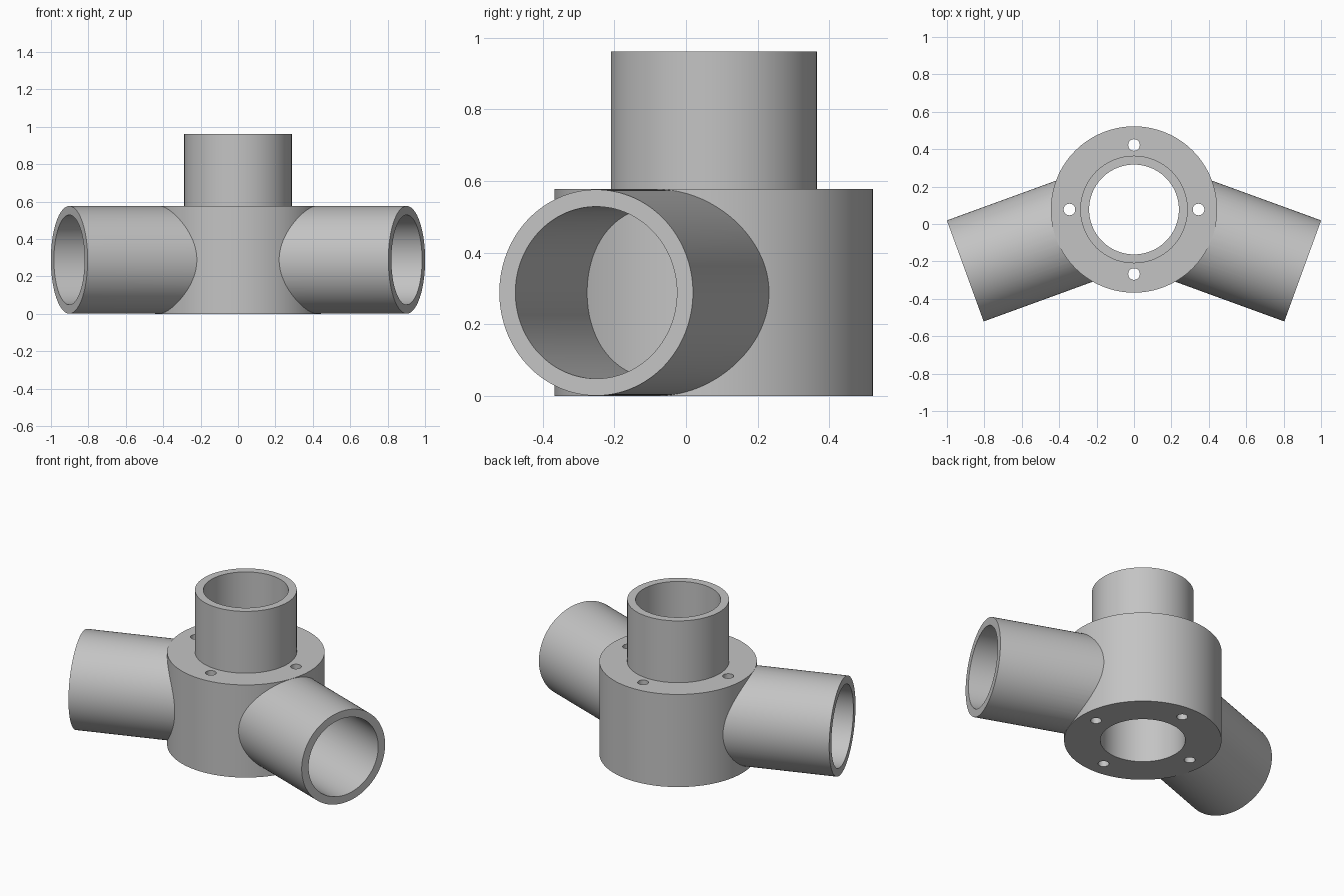
import bpy, bmesh, math
from mathutils import Matrix, Vector

cube = bpy.data.objects.get("Cube")
if cube:
    bpy.data.objects.remove(cube, do_unlink=True)

CENTRE_Y = 0.0775
BODY_R, BODY_H, TOP = 0.4445, 0.577, 0.962
TUBE_R, BORE_R = 0.2875, 0.24
ARM_LENGTH, ARM_ANGLE = 0.96, math.radians(20)
SEGMENTS = 128

grey = bpy.data.materials.new("light grey")
grey.use_nodes = True
grey.diffuse_color = (0.55, 0.55, 0.55, 1)
grey.node_tree.nodes["Principled BSDF"].inputs["Base Color"].default_value = grey.diffuse_color


def lathe(name, profile, matrix, segments=SEGMENTS):
    """Spin a closed loop of (radius, height) points round the local z axis."""
    bm = bmesh.new()
    rings = []
    for r, z in profile:
        rings.append([bm.verts.new((r * math.cos(a), r * math.sin(a), z))
                      for a in (math.tau * i / segments for i in range(segments))])
    for k, ring in enumerate(rings):
        following = rings[(k + 1) % len(rings)]
        for i in range(segments):
            j = (i + 1) % segments
            bm.faces.new((ring[i], ring[j], following[j], following[i]))
    bmesh.ops.recalc_face_normals(bm, faces=bm.faces)
    return finish(bm, name, matrix)


def cylinder(name, radius, z0, z1, matrix, segments=SEGMENTS):
    bm = bmesh.new()
    bmesh.ops.create_cone(bm, cap_ends=True, segments=segments, radius1=radius,
                          radius2=radius, depth=z1 - z0,
                          matrix=Matrix.Translation((0, 0, (z0 + z1) / 2)))
    return finish(bm, name, matrix)


def finish(bm, name, matrix):
    bm.transform(matrix)
    mesh = bpy.data.meshes.new(name)
    bm.to_mesh(mesh)
    bm.free()
    mesh.materials.append(grey)
    obj = bpy.data.objects.new(name, mesh)
    bpy.context.collection.objects.link(obj)
    return obj


def cut(obj, cutter):
    """Subtract the cutter, then discard it."""
    cutter.hide_render = True
    mod = obj.modifiers.new("cut", 'BOOLEAN')
    mod.operation, mod.solver, mod.object = 'DIFFERENCE', 'EXACT', cutter
    bpy.context.view_layer.objects.active = obj
    bpy.ops.object.modifier_apply(modifier=mod.name)
    bpy.data.objects.remove(cutter, do_unlink=True)


base = Matrix.Translation((0, CENTRE_Y, 0))

# Hub with its upright socket and through bore
hub = lathe("hub", [(BORE_R, 0), (BODY_R, 0), (BODY_R, BODY_H), (TUBE_R, BODY_H),
                    (TUBE_R, TOP), (BORE_R, TOP)], base)

# Four screw holes through the flange
for i in range(4):
    spot = base @ Matrix.Rotation(i * math.pi / 2, 4, 'Z') @ Matrix.Translation((0.345, 0, 0))
    cut(hub, cylinder("screw_hole", 0.031, -0.1, BODY_H + 0.1, spot, 32))

# Two side sockets, swept forward and trimmed to the hub wall
parts = [hub]
for name, side in (("left_socket", 1), ("right_socket", -1)):
    direction = Vector((side * math.cos(ARM_ANGLE), -math.sin(ARM_ANGLE), 0))
    place = (Matrix.Translation((0, CENTRE_Y, BODY_H / 2))
             @ direction.to_track_quat('Z', 'Y').to_matrix().to_4x4())
    socket = lathe(name, [(BORE_R, 0.2), (TUBE_R, 0.2), (TUBE_R, ARM_LENGTH),
                          (BORE_R, ARM_LENGTH)], place)
    cut(socket, cylinder("hub_trim", BODY_R - 0.001, -0.1, BODY_H + 0.1, base))
    parts.append(socket)

# Smooth walls with crisp rims
for obj in parts:
    bpy.ops.object.select_all(action='DESELECT')
    obj.select_set(True)
    bpy.context.view_layer.objects.active = obj
    bpy.ops.object.shade_smooth_by_angle(angle=math.radians(30))
